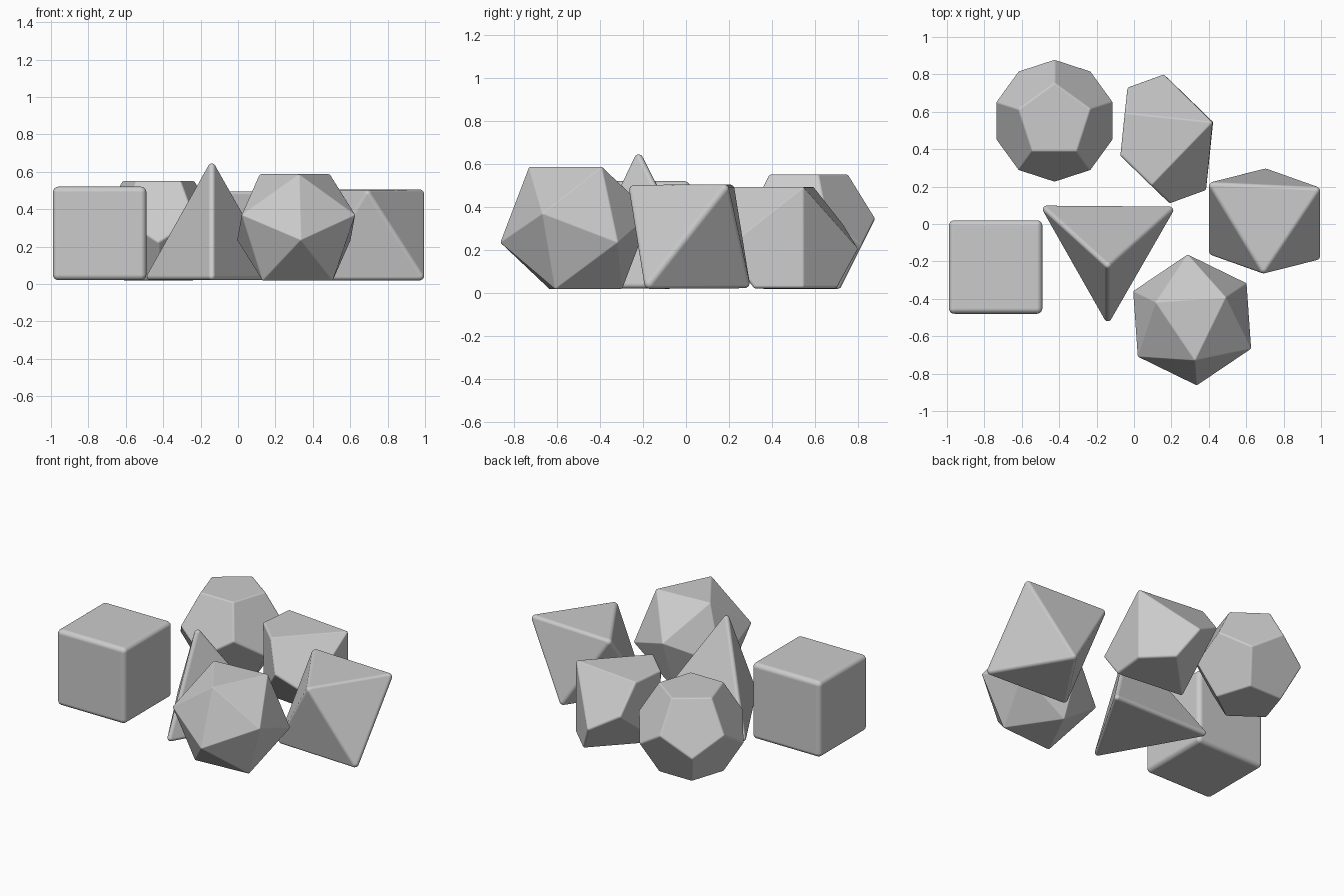
import bpy, bmesh
from math import sin, cos, radians, pi
from mathutils import Vector, Matrix

if "Cube" in bpy.data.objects:
    bpy.data.objects.remove(bpy.data.objects["Cube"])

# unit sphere points: swept round the corners of a solid to round its edges
tmp = bmesh.new()
bmesh.ops.create_icosphere(tmp, subdivisions=3, radius=1.0)
BALL = [v.co.copy() for v in tmp.verts]
tmp.free()


def rounded_solid(name, corners, radius, centre):
    """Convex solid with rounded edges and flat faces around the corner points."""
    bm = bmesh.new()
    for c in corners:
        for b in BALL:
            bm.verts.new(Vector(c) + b * radius)
    bmesh.ops.convex_hull(bm, input=bm.verts[:], use_existing_faces=False)
    bmesh.ops.delete(bm, geom=[v for v in bm.verts if not v.link_faces], context='VERTS')
    bmesh.ops.dissolve_limit(bm, angle_limit=radians(0.5), verts=bm.verts[:], edges=bm.edges[:])
    bmesh.ops.recalc_face_normals(bm, faces=bm.faces[:])
    for f in bm.faces:
        f.smooth = True
    me = bpy.data.meshes.new(name)
    bm.to_mesh(me)
    bm.free()
    ob = bpy.data.objects.new(name, me)
    ob.location = centre
    bpy.context.collection.objects.link(ob)
    # keeps the large faces flat while the rounded edges shade smoothly
    ob.modifiers.new("flat_faces", 'WEIGHTED_NORMAL').weight = 100
    return ob


def ring(n, radius, z, degrees):
    return [Vector((radius * cos(radians(degrees) + 2 * pi * i / n),
                    radius * sin(radians(degrees) + 2 * pi * i / n), z)) for i in range(n)]


def with_opposites(points):
    return points + [-p for p in points]


# six-sided die
h = 0.22
rounded_solid("cube_die", [(x, y, z) for x in (-h, h) for y in (-h, h) for z in (-h, h)],
              0.03, (-0.74, -0.23, 0.27))

# four-sided die, apex leaning to the front
rounded_solid("four_sided_die",
              [(-0.328, 0.191, 0), (0.33, 0.186, 0), (0, -0.387, 0), (0, -0.107, 0.584)],
              0.02, (-0.14, -0.113, 0.04))

# eight-sided die lying on a face
top = [Vector(p) for p in ((-0.272, 0.185, 0.218), (0.272, 0.16, 0.218), (-0.005, -0.255, 0.215))]
rounded_solid("eight_sided_die", with_opposites(top), 0.025, (0.698, 0.016, 0.262))

# ten-sided die: kite-faced solid turned so one kite faces up
s = 0.33
c = s * (1 - cos(pi / 5)) / (1 + cos(pi / 5))
kites = [Vector((0, 0, s)), Vector((0, 0, -s))] + ring(5, s, -c, 0) + ring(5, s, c, 36)
n = Vector((s + c, 0, s)).normalized()
u = Vector((n.z, 0, -n.x))
to_face = Matrix((u, Vector((0, 1, 0)), n))
turn = Matrix.Rotation(radians(200), 3, 'Z')
rounded_solid("ten_sided_die", [turn @ (to_face @ p) for p in kites],
              0.015, (0.175, 0.455, 0.257))

# twelve-sided die lying on a face
a = 0.225
pent = ring(5, 0.8507 * a, 1.1135 * a, 90) + ring(5, 1.3764 * a, 0.2629 * a, 90)
rounded_solid("twelve_sided_die", with_opposites(pent), 0.015, (-0.425, 0.552, 0.285))

# twenty-sided die lying on a face
R = 0.343
tri = ring(3, 0.607 * R, 0.7947 * R, 274) + ring(3, 0.982 * R, 0.1876 * R, 334)
rounded_solid("twenty_sided_die", with_opposites(tri), 0.012, (0.311, -0.513, 0.302))
